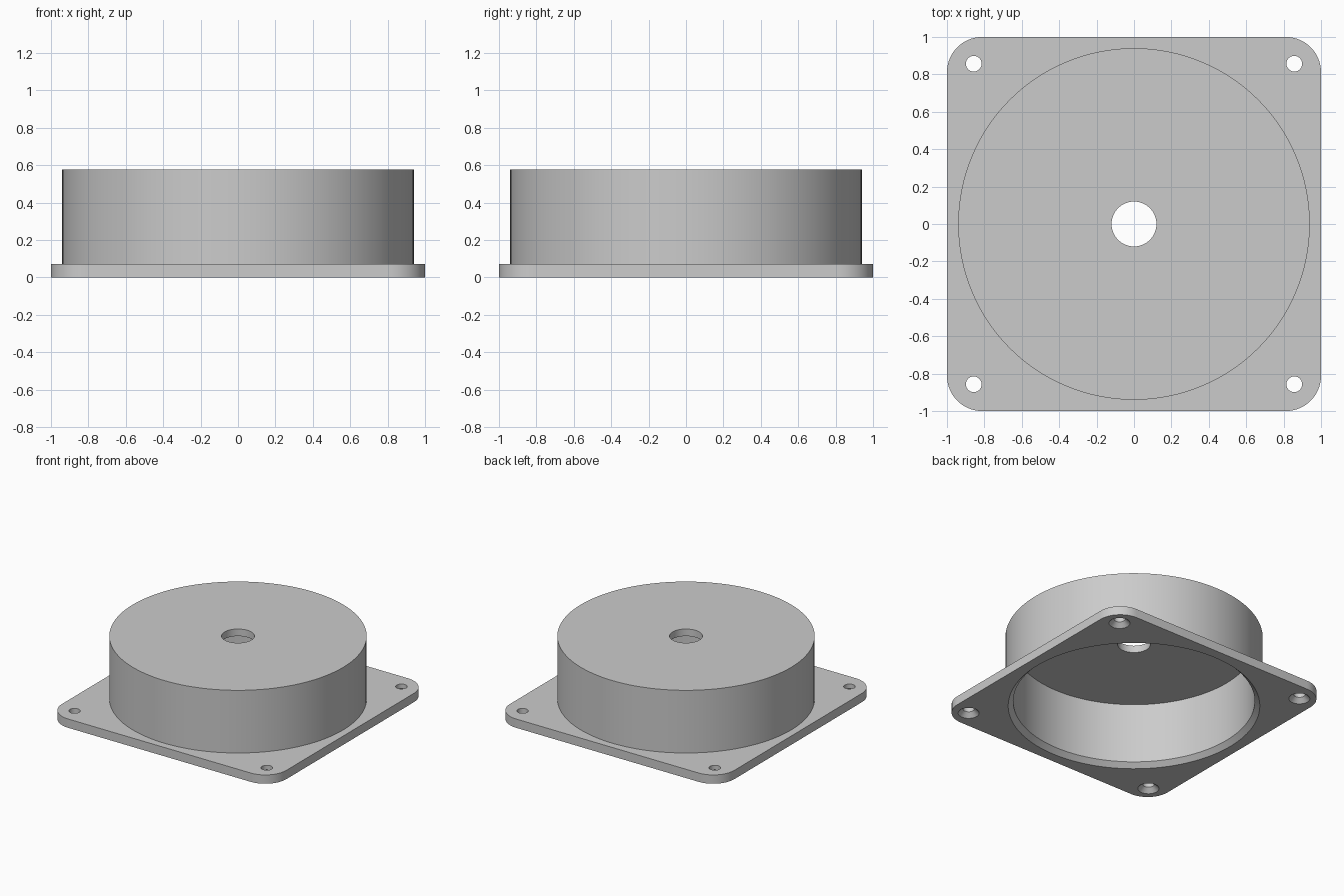
import bpy, bmesh
from math import cos, sin, pi, radians

cube = bpy.data.objects.get("Cube")
if cube:
    bpy.data.objects.remove(cube, do_unlink=True)

PLATE = 0.071      # flange thickness
TOP = 0.576        # overall height
OUTER = 0.94       # cup outer radius
INNER = 0.882      # cup inner radius
CEILING = 0.519    # underside of the cup's end wall
BORE = 0.12        # central hole radius
HOLE = 0.042       # screw hole radius
SPACING = 0.857    # screw hole offset
CORNER = 0.188     # flange corner radius
CHAMFER = 0.037

grey = bpy.data.materials.new("plain grey")
grey.use_nodes = True
colour = (0.6, 0.6, 0.6, 1)
grey.diffuse_color = colour
grey.node_tree.nodes["Principled BSDF"].inputs["Base Color"].default_value = colour


def loft(name, sections):
    """Solid through a stack of matching point loops, capped at both ends."""
    bm = bmesh.new()
    loops = [[bm.verts.new(p) for p in s] for s in sections]
    n = len(loops[0])
    for a, b in zip(loops, loops[1:]):
        for i in range(n):
            j = (i + 1) % n
            bm.faces.new((a[i], a[j], b[j], b[i]))
    bm.faces.new(loops[0][::-1])
    bm.faces.new(loops[-1])
    bmesh.ops.recalc_face_normals(bm, faces=bm.faces)
    mesh = bpy.data.meshes.new(name)
    bm.to_mesh(mesh)
    bm.free()
    mesh.materials.append(grey)
    obj = bpy.data.objects.new(name, mesh)
    bpy.context.collection.objects.link(obj)
    return obj


def lathe(name, profile, x=0, y=0, n=128):
    """Turned solid from (radius, height) pairs."""
    return loft(name, [[(x + r * cos(2 * pi * i / n), y + r * sin(2 * pi * i / n), z)
                        for i in range(n)] for r, z in profile])


def rounded_square(z, steps=16):
    c = 1 - CORNER
    pts = []
    for k, (sx, sy) in enumerate([(1, 1), (-1, 1), (-1, -1), (1, -1)]):
        for i in range(steps + 1):
            a = (k + i / steps) * pi / 2
            pts.append((sx * c + CORNER * cos(a), sy * c + CORNER * sin(a), z))
    return pts


def combine(target, tool, operation):
    tool.hide_render = True
    mod = target.modifiers.new(tool.name, 'BOOLEAN')
    mod.operation = operation
    mod.solver = 'EXACT'
    mod.object = tool
    bpy.context.view_layer.objects.active = target
    bpy.ops.object.modifier_apply(modifier=mod.name)
    bpy.data.objects.remove(tool, do_unlink=True)


# Square mounting flange with the round cup standing on it
housing = loft("flanged_housing", [rounded_square(0), rounded_square(PLATE)])
combine(housing, lathe("cup", [(OUTER, PLATE / 2), (OUTER, TOP)]), 'UNION')

# Hollow interior with a chamfered mouth
combine(housing, lathe("cavity", [(INNER + CHAMFER + 0.02, -0.02), (INNER, CHAMFER),
                                  (INNER, CEILING)]), 'DIFFERENCE')
# Central hole through the end wall
combine(housing, lathe("centre_hole", [(BORE, CEILING - 0.1), (BORE, TOP + 0.1)], n=64),
        'DIFFERENCE')

# Screw holes, countersunk from below
for sx in (-1, 1):
    for sy in (-1, 1):
        hole = lathe("screw_hole", [(HOLE + 0.055, -0.02), (HOLE, 0.035), (HOLE, PLATE + 0.05)],
                     sx * SPACING, sy * SPACING, 40)
        combine(housing, hole, 'DIFFERENCE')

bpy.ops.object.select_all(action='DESELECT')
housing.select_set(True)
bpy.context.view_layer.objects.active = housing
bpy.ops.object.shade_smooth_by_angle(angle=radians(30))
